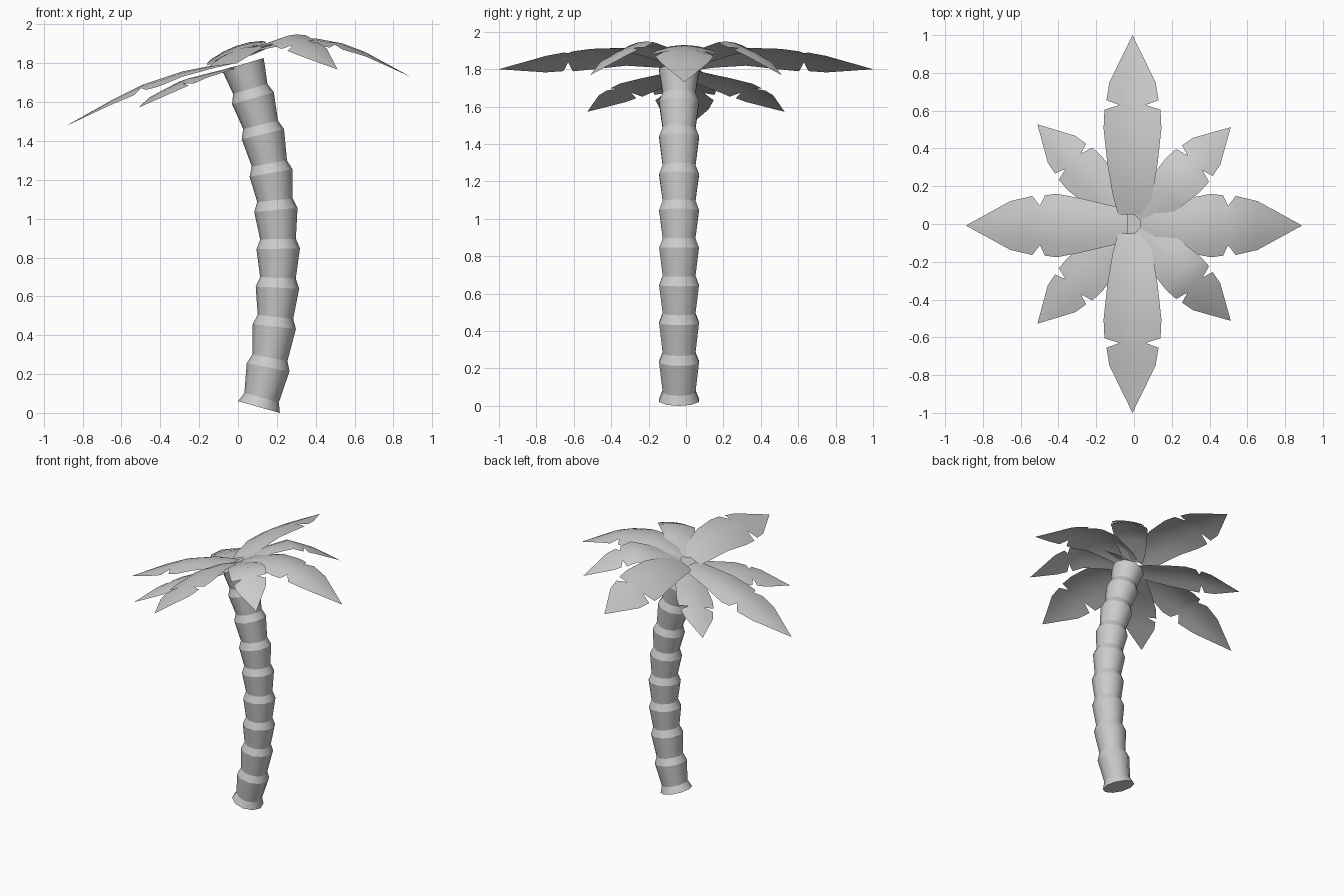
import bpy, bmesh, math
from mathutils import Vector

if "Cube" in bpy.data.objects:
    bpy.data.objects.remove(bpy.data.objects["Cube"])


def finish(bm, name):
    me = bpy.data.meshes.new(name)
    bm.to_mesh(me)
    bm.free()
    ob = bpy.data.objects.new(name, me)
    bpy.context.collection.objects.link(ob)
    for p in me.polygons:
        p.use_smooth = True
    return ob


def lerp(pts, s):
    for (a, za), (b, zb) in zip(pts, pts[1:]):
        if s <= b:
            return za + (zb - za) * (s - a) / (b - a)
    return pts[-1][1]


# Trunk: flared segments along a bent path, each with a short sloped collar
SIDES, WIDE, NARROW, COLLAR = 10, 0.112, 0.092, 0.05
path = [Vector((x, -0.037, z)) for x, z in [
    (0.108, 0.03), (0.155, 0.235), (0.187, 0.445), (0.203, 0.645), (0.207, 0.845),
    (0.195, 1.045), (0.17, 1.235), (0.128, 1.435), (0.077, 1.62), (0.025, 1.795)]]
bm = bmesh.new()
rings = []


def ring(c, tangent, r):
    side = Vector((tangent.z, 0, -tangent.x))
    vs = []
    for i in range(SIDES):
        a = 2 * math.pi * i / SIDES
        vs.append(bm.verts.new(c + side * r * math.cos(a) + Vector((0, r * math.sin(a), 0))))
    rings.append(vs)


for i, c in enumerate(path):
    t = (path[min(i + 1, len(path) - 1)] - path[max(i - 1, 0)]).normalized()
    if i == 0:
        t = Vector((0.27, 0, 0.963))
    ring(c, t, WIDE)
    if i < len(path) - 1:
        ring(c + t * COLLAR, t, NARROW)
for a, b in zip(rings, rings[1:]):
    for i in range(SIDES):
        j = (i + 1) % SIDES
        bm.faces.new((a[i], a[j], b[j], b[i]))
bm.faces.new(rings[0][::-1])
bm.faces.new(rings[-1])
for vs in rings:
    for i in range(SIDES):
        bm.edges.get((vs[i], vs[(i + 1) % SIDES])).smooth = False
finish(bm, "trunk")

# Frond outlines: (fraction of length, fraction of half width), with one notch per side
LONG = [(0.04, .5), (.13, .62), (.32, .86), (.46, 1), (.53, .95), (.56, .62),
        (.605, .93), (.735, .77), (1, 0)]
WIDE_OUT = [(0.05, .5), (.15, .68), (.32, .87), (.505, 1), (.605, .97), (.63, .45),
            (.655, .9), (.75, .8), (1, 0)]


def frond(name, angle, length, half, outline, heights, roll, offset=(0, 0)):
    d = Vector((math.cos(angle), math.sin(angle), 0))
    n = Vector((-d.y, d.x, 0))
    bm = bmesh.new()
    rows = []
    for f, w in outline:
        s = f * length
        row = []
        for k in ((-1, -.5, 0, .5, 1) if w else (0,)):
            t = k * w * half
            p = d * s + n * t + Vector((offset[0], offset[1], 0))
            p.z = lerp(heights, s) + roll * n.x * t - 1.3 * t * t
            row.append(bm.verts.new(p))
        rows.append(row)
    for a, b in zip(rows, rows[1:]):
        for i in range(4):
            if len(b) == 1:
                bm.faces.new((a[i], b[0], a[i + 1]))
            else:
                bm.faces.new((a[i], b[i], b[i + 1], a[i + 1]))
    finish(bm, name)


# Centre-line heights along each kind of frond
HIGH = [(0, 1.82), (.12, 1.885), (.25, 1.93), (.39, 1.93), (.55, 1.90), (.70, 1.84), (.89, 1.73)]
LOW = [(0, 1.81), (.25, 1.77), (.49, 1.69), (.71, 1.58), (.89, 1.475)]
SIDE = [(0, 1.815), (.15, 1.86), (.32, 1.89), (.5, 1.885), (.65, 1.865), (1, 1.80)]
DIAG_HIGH = [(0, 1.82), (.18, 1.895), (.36, 1.945), (.53, 1.88), (.73, 1.765)]
DIAG_LOW = [(0, 1.79), (.12, 1.765), (.36, 1.725), (.53, 1.665), (.74, 1.57)]

frond("frond_right", 0, 0.89, 0.168, LONG, HIGH, 0, (0, -.008))
frond("frond_left", math.pi, 0.89, 0.168, LONG, LOW, 0, (0, -.008))
for sgn, tag in ((1, "back"), (-1, "front")):
    frond("frond_" + tag, sgn * math.pi / 2, 1.0, 0.153, WIDE_OUT, SIDE, 0.36, (-.008, 0))
    frond("frond_right_" + tag, sgn * math.pi / 4, 0.725, 0.127, WIDE_OUT, DIAG_HIGH, 0.25)
    frond("frond_left_" + tag, sgn * math.pi * .745, 0.735, 0.127, WIDE_OUT, DIAG_LOW, 0.25)
